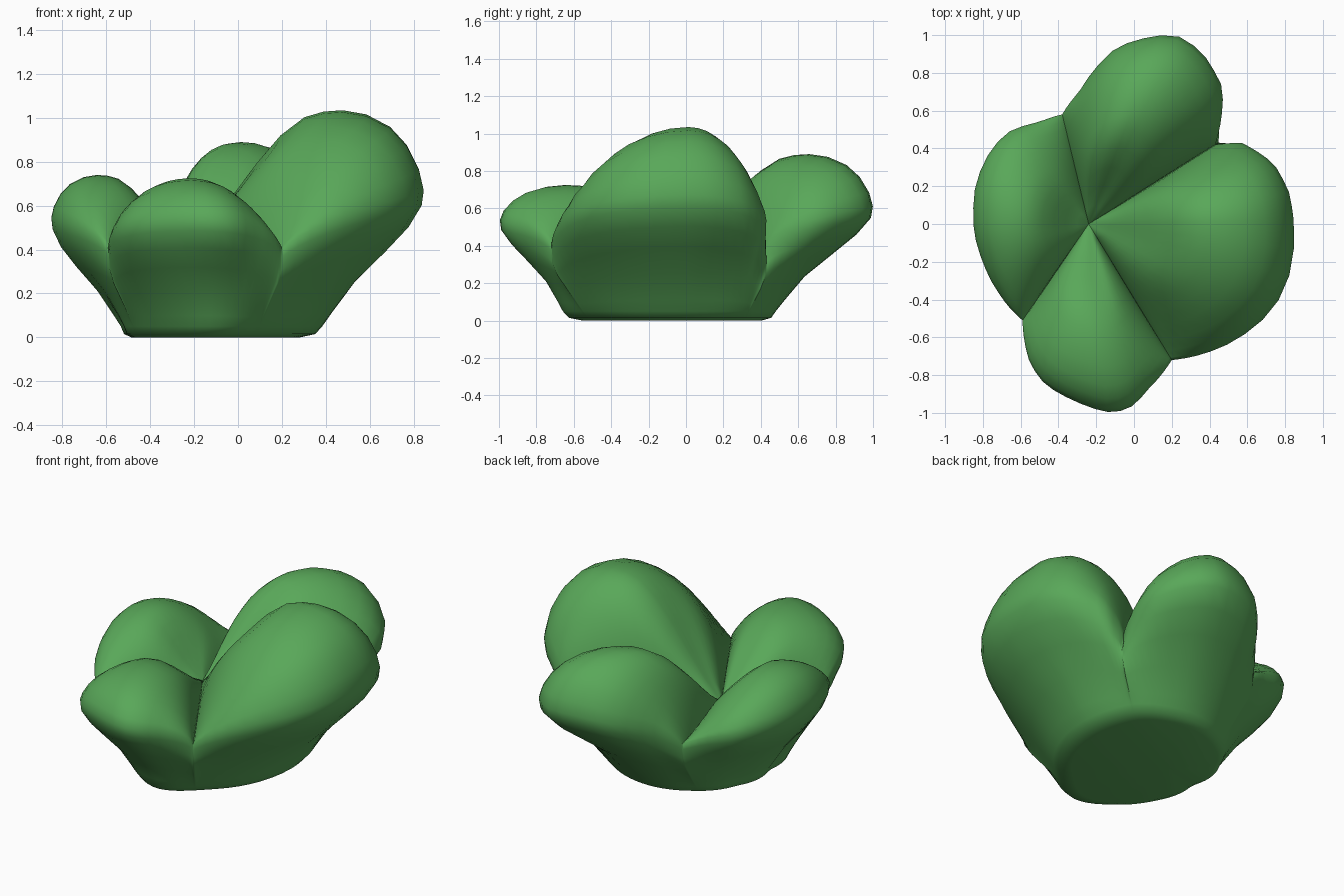
import bpy, bmesh, math

if "Cube" in bpy.data.objects:
    bpy.data.objects.remove(bpy.data.objects["Cube"])

CENTRE = (-0.24, 0.0)
VALLEY = 0.40          # height of the creases between lobes
STEPS = 24             # angular steps per lobe

# Lobes: (peak height, peak angle, side fullness, plan outline from crease to crease)
LOBES = [
    (1.035, 1, (0.8, 0.5),
     [(0.20, -0.72), (0.53, -0.62), (0.74, -0.45), (0.83, -0.25), (0.85, -0.05),
      (0.82, 0.17), (0.74, 0.32), (0.57, 0.43), (0.43, 0.42)]),
    (0.89, 69, (0.65, 0.95),
     [(0.43, 0.42), (0.47, 0.72), (0.36, 0.91), (0.25, 0.99), (0.15, 1.0),
      (0.0, 0.97), (-0.1, 0.93), (-0.2, 0.83), (-0.29, 0.7), (-0.38, 0.58)]),
    (0.74, 172, (0.9, 0.55),
     [(-0.38, 0.58), (-0.5, 0.54), (-0.68, 0.48), (-0.77, 0.37), (-0.84, 0.2),
      (-0.85, 0.1), (-0.8, -0.2), (-0.72, -0.36), (-0.59, -0.51)]),
    (0.725, 272, (0.6, 0.6),
     [(-0.59, -0.51), (-0.58, -0.62), (-0.55, -0.74), (-0.47, -0.85), (-0.33, -0.93),
      (-0.17, -0.99), (-0.1, -1.0), (0.0, -0.96), (0.07, -0.88), (0.20, -0.72)]),
]
# Foot outline in plan
FOOT = [(0.37, -0.12), (0.38, 0.08), (0.28, 0.37), (-0.03, 0.48), (-0.30, 0.40), (-0.48, 0.19),
        (-0.51, -0.1), (-0.46, -0.37), (-0.28, -0.58), (-0.15, -0.66), (-0.05, -0.66), (0.14, -0.51)]
# Lobe section (radius fraction, height fraction), crown then underside
CROWN = [(0.1, 0.17), (0.2, 0.39), (0.3, 0.62), (0.4, 0.82), (0.5, 0.95), (0.58, 0.99), (0.66, 1.0),
         (0.76, 0.97), (0.86, 0.88), (0.93, 0.75), (0.98, 0.58), (1.0, 0.43)]
UNDER = [(0.98, 0.89), (0.86, 0.73), (0.64, 0.55), (0.34, 0.33), (0.10, 0.1), (0.0, 0.0)]


def polar(p):
    dx, dy = p[0] - CENTRE[0], p[1] - CENTRE[1]
    return math.atan2(dy, dx), math.hypot(dx, dy)


def unwrap(points):
    out = []
    for p in points:
        a, r = polar(p)
        while out and a < out[-1][0]:
            a += math.tau
        out.append((a, r))
    return out


def radius_at(table, a):
    a = table[0][0] + (a - table[0][0]) % math.tau
    for (a0, r0), (a1, r1) in zip(table, table[1:]):
        if a <= a1:
            f = (a - a0) / (a1 - a0) if a1 > a0 else 0
            return r0 + (r1 - r0) * f
    return table[-1][1]


def soft_radius(table, a, spread):
    return sum(radius_at(table, a + math.radians(spread * k / 4)) for k in range(-4, 5)) / 9


foot = unwrap(FOOT + FOOT[:1])
plan = unwrap([p for lobe in LOBES for p in lobe[3][:-1]] + [LOBES[0][3][0]])

# One radial section per angle around the plant
bm = bmesh.new()
top = bm.verts.new((*CENTRE, VALLEY))
bottom = bm.verts.new((*CENTRE, 0))
columns = []
for peak, mid, fullness, outline in LOBES:
    rim = unwrap(outline)
    a0, a1 = rim[0][0], rim[-1][0]
    am = math.radians(mid)
    while am < a0:
        am += math.tau
    while am > a1:
        am -= math.tau
    for i in range(STEPS):
        u = math.sin(math.pi / 2 * (2 * i / STEPS - 1))
        a = am + u * ((a1 - am) if u > 0 else (am - a0))
        w = max(1 - u * u, 0) ** fullness[u > 0]
        R = radius_at(plan, a)
        soft = soft_radius(plan, a, 22)
        B = soft_radius(foot, a, 6)
        rise = (peak - VALLEY) * w
        rim_z = VALLEY + rise * CROWN[-1][1]
        section = [(R * t, VALLEY + rise * h) for t, h in CROWN]
        for f, h in UNDER:          # creases fade out towards the foot
            edge = soft + (R - soft) * min(1, max(0, h * 1.7 - 0.5))
            section.append((B + (edge - B) * f, 0.05 + (rim_z - 0.05) * h))
        section += [(B * 0.95, 0.015), (B * 0.84, 0)]
        columns.append([bm.verts.new((CENTRE[0] + r * math.cos(a),
                                      CENTRE[1] + r * math.sin(a), z)) for r, z in section])

# Skin the sections together
for c, d in zip(columns, columns[1:] + columns[:1]):
    bm.faces.new((top, c[0], d[0]))
    for k in range(len(c) - 1):
        bm.faces.new((c[k], c[k + 1], d[k + 1], d[k]))
    bm.faces.new((c[-1], bottom, d[-1]))
bmesh.ops.recalc_face_normals(bm, faces=bm.faces)

mesh = bpy.data.meshes.new("leafy_bush")
bm.to_mesh(mesh)
bm.free()
bush = bpy.data.objects.new("leafy_bush", mesh)
bpy.context.collection.objects.link(bush)

# Green leaf colour and smooth shading
mat = bpy.data.materials.new("leaf_green")
mat.diffuse_color = (0.10, 0.39, 0.10, 1)
mat.use_nodes = True
mat.node_tree.nodes["Principled BSDF"].inputs["Base Color"].default_value = mat.diffuse_color
mesh.materials.append(mat)
bpy.context.view_layer.objects.active = bush
bush.select_set(True)
bpy.ops.object.shade_smooth_by_angle(angle=math.radians(85))
